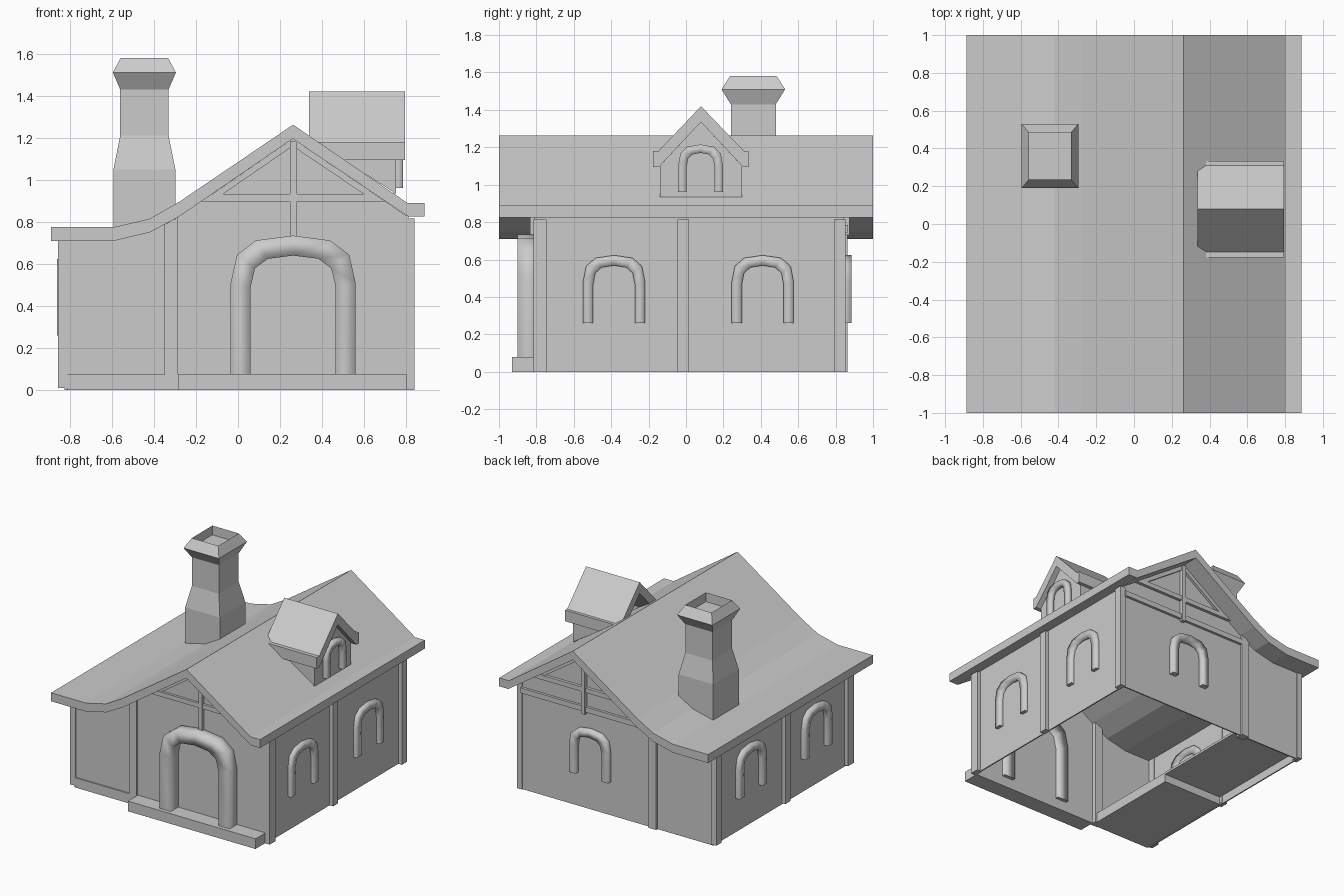
import bpy, bmesh, math

if "Cube" in bpy.data.objects:
    bpy.data.objects.remove(bpy.data.objects["Cube"])


def mesh_object(name, bm):
    bmesh.ops.recalc_face_normals(bm, faces=bm.faces)
    me = bpy.data.meshes.new(name)
    bm.to_mesh(me)
    bm.free()
    ob = bpy.data.objects.new(name, me)
    bpy.context.collection.objects.link(ob)
    return ob


def skin(bm, loops):
    """Join successive closed loops with quads and cap both ends."""
    for a, b in zip(loops, loops[1:]):
        n = len(a)
        for i in range(n):
            j = (i + 1) % n
            bm.faces.new((a[i], a[j], b[j], b[i]))
    bm.faces.new(loops[0][::-1])
    bm.faces.new(loops[-1])


def prism(name, pts, a, b, axis='y'):
    """Extrude a profile from a to b: (x, z) along y, or (y, z) along x."""
    put = (lambda p, d: (p[0], d, p[1])) if axis == 'y' else (lambda p, d: (d, p[0], p[1]))
    bm = bmesh.new()
    skin(bm, [[bm.verts.new(put(p, d)) for p in pts] for d in (a, b)])
    return mesh_object(name, bm)


def box(name, x0, x1, y0, y1, z0, z1):
    return prism(name, [(x0, z0), (x1, z0), (x1, z1), (x0, z1)], y0, y1)


def beam(name, p, q, width, y0, y1):
    """Sloping timber whose upper edge runs from p to q in the x-z plane."""
    return prism(name, [p, q, (q[0], q[1] - width), (p[0], p[1] - width)], y0, y1)


def arch_path(half, z0, spring, top, segs=6):
    pts = [(-half, z0)]
    for i in range(segs + 1):
        c, s = -math.cos(math.pi * i / segs), max(math.sin(math.pi * i / segs), 1e-9)
        pts.append((math.copysign(abs(c) ** .75, c) * half, spring + (top - spring) * s ** .75))
    return pts + [(half, z0)]


def arch(name, mid, d0, d1, half, thick, z0, spring, top, axis='y'):
    """Smooth square-section frame; half and top are its outer size, d0..d1 its depth."""
    outer = arch_path(half, z0, spring, top)
    inner = arch_path(half - thick, z0, spring - thick * .2, top - thick)
    put = (lambda u, d, z: (mid + u, d, z)) if axis == 'y' else (lambda u, d, z: (d, mid + u, z))
    bm = bmesh.new()
    skin(bm, [[bm.verts.new(put(u, d, z)) for (u, z), d in ((o, d0), (o, d1), (i, d1), (i, d0))]
              for o, i in zip(outer, inner)])
    for f in bm.faces:
        f.smooth = len(set(round(v.co.z, 4) for v in f.verts)) > 1
    mesh_object(name, bm)


# Main roof, with a curved eave on the left
under = [(-.888, .71), (-.59, .71), (-.42, .75), (-.28, .825), (.26, 1.195), (.81, .825), (.887, .825)]
top = [(-.888, .775), (-.59, .775), (-.42, .815), (-.28, .895), (.262, 1.262), (.805, .89), (.887, .89)]
prism("roof", under + top[::-1], -1, 1)

# Walls
gable = [(-.815, 0), (.80, 0), (.80, .83), (.26, 1.195), (-.28, .825), (-.42, .75), (-.59, .712), (-.815, .712)]
prism("front_wall", gable, -.81, -.80)
prism("back_wall", gable, .835, .845)
box("left_wall", -.825, -.815, -.81, .845, 0, .712)
box("right_wall", .80, .81, -.81, .845, 0, .83)

# Floor of the side room and front step
box("side_floor_front", -.81, -.30, -.82, -.01, 0, .075)
box("side_floor_back", -.81, -.30, -.01, .835, .06, .078)
box("front_step", -.285, .80, -.93, -.80, 0, .078)

# Timber posts
for label, y0, y1 in (("front", -.815, -.745), ("middle", -.045, .015), ("back", .79, .853)):
    box("right_post_" + label, .797, .84, y0, y1, 0, .815)
    box("left_post_" + label, -.855, -.81, y0, y1, .01, .712)
post = [(-.35, 0), (-.285, 0), (-.285, .822), (-.35, .787)]
prism("gable_post_front", post, -.825, -.77)
prism("gable_post_back", post, .805, .863)

# Gable timbers, front and back
for label, y0, y1 in (("front", -.825, -.80), ("back", .835, .865)):
    beam("left_rafter_" + label, (-.12, .934), (.26, 1.195), .035, y0, y1)
    beam("right_rafter_" + label, (.26, 1.195), (.65, .932), .035, y0, y1)
    prism("tie_beam_" + label, [(-.175, .897), (.70, .897), (.65, .932), (-.124, .932)], y0 - .003, y1 + .003)
    box("king_post_" + label, .248, .28, y0 - .01, y1 + .01, .73, 1.185)
box("lower_tie_beam_back", -.29, .80, .84, .865, .745, .785)

# Door and window frames, reaching through the walls
arch("door_frame", .262, -.90, -.775, .297, .095, .078, .51, .735)
arch("back_window", .21, .82, .885, .166, .055, .26, .48, .623)
for label, y in (("front", -.385), ("back", .41)):
    arch("right_window_" + label, y, .785, .838, .166, .055, .26, .48, .623, 'x')
    arch("left_window_" + label, y, -.86, -.80, .166, .055, .26, .48, .623, 'x')

# Dormer
prism("dormer_roof", [(.08, 1.42), (.31, 1.18), (.333, 1.18), (.333, 1.095), (.305, 1.095), (.08, 1.335),
                      (-.145, 1.095), (-.177, 1.095), (-.177, 1.18), (-.147, 1.18)], .337, .793, 'x')
prism("dormer_front", [(-.14, .935), (.30, .935), (.30, 1.10), (.08, 1.335), (-.14, 1.10)], .74, .75, 'x')
for label, y in (("left", -.14), ("right", .29)):
    prism("dormer_side_" + label, [(.75, .935), (.75, 1.12), (.46, 1.12)], y, y + .01)
arch("dormer_window", .078, .74, .785, .12, .045, .96, 1.10, 1.215, 'x')

# Chimney: stacked rectangular rings with a hollow top
rings = [(.147, .155, .75), (.147, .155, 1.05), (.115, .12, 1.21), (.115, .12, 1.43),
         (.15, .17, 1.51), (.112, .125, 1.58), (.111, .124, 1.51)]
bm = bmesh.new()
skin(bm, [[bm.verts.new((-.445 + sx * hx, .36 + sy * hy, z))
           for sx, sy in ((-1, -1), (1, -1), (1, 1), (-1, 1))] for hx, hy, z in rings])
mesh_object("chimney", bm)
